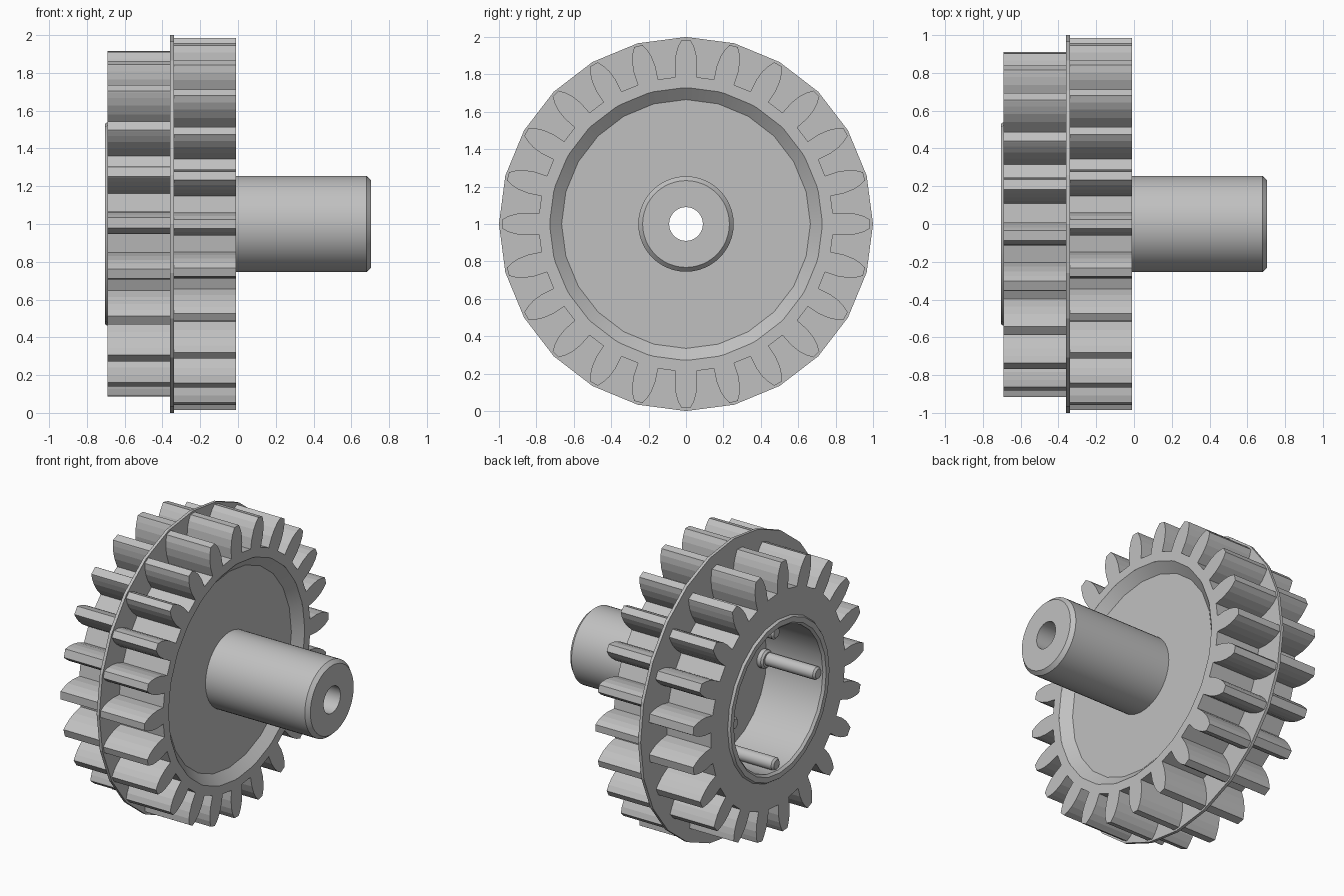
import bpy, bmesh
from math import sin, cos, pi, radians, hypot, atan2

cube = bpy.data.objects.get("Cube")
if cube:
    bpy.data.objects.remove(cube, do_unlink=True)

CENTRE_Z = 1.0
SIDES = 24

grey = bpy.data.materials.new("plain grey")
grey.use_nodes = True
colour = (0.53, 0.53, 0.53, 1)
grey.diffuse_color = colour
grey.node_tree.nodes["Principled BSDF"].inputs["Base Color"].default_value = colour


def polar(x, r, a):
    """Point about the x axle; angle runs from the top towards the front."""
    return (x, -r * sin(a), CENTRE_Z + r * cos(a))


def finish(name, bm, smooth):
    bmesh.ops.recalc_face_normals(bm, faces=bm.faces)
    mesh = bpy.data.meshes.new(name)
    bm.to_mesh(mesh)
    bm.free()
    mesh.materials.append(grey)
    obj = bpy.data.objects.new(name, mesh)
    bpy.context.collection.objects.link(obj)
    if smooth:
        bpy.ops.object.select_all(action='DESELECT')
        obj.select_set(True)
        bpy.context.view_layer.objects.active = obj
        bpy.ops.object.shade_smooth_by_angle(angle=radians(30))
    return obj


def bridge(bm, rings):
    """Join closed rings of equal length into a closed tube."""
    for ring, after in zip(rings, rings[1:] + rings[:1]):
        for i in range(len(ring)):
            j = (i + 1) % len(ring)
            bm.faces.new((ring[i], ring[j], after[j], after[i]))


def lathe(name, profile, sides=SIDES, smooth=True):
    """Turn a closed (x, radius) profile around the axle."""
    bm = bmesh.new()
    rings = [[bm.verts.new(polar(x, r, 2 * pi * i / sides)) for i in range(sides)]
             for x, r in profile]
    bridge(bm, rings)
    return finish(name, bm, smooth)


def gear(name, x0, x1, teeth, tip, bore, phase, tip_half):
    """Toothed ring with a many-sided bore."""
    half_tooth = [(tip - 0.2, 0.056), (tip - 0.13, 0.06), (tip - 0.075, 0.054),
                  (tip - 0.035, 0.042), (tip - 0.008, tip_half + 0.004), (tip, tip_half)]
    tooth = [(r, -w) for r, w in half_tooth] + [(r, w) for r, w in reversed(half_tooth)]
    outline = [(hypot(r, w), phase + 2 * pi * t / teeth + atan2(w, r))
               for t in range(teeth) for r, w in tooth]
    step = 2 * pi / SIDES
    inner = [(bore * cos(step / 2) / cos(a % step - step / 2), a) for _, a in outline]
    bm = bmesh.new()
    rings = [[bm.verts.new(polar(x, r, a)) for r, a in loop]
             for x, loop in ((x0, inner), (x0, outline), (x1, outline), (x1, inner))]
    bridge(bm, rings)
    return finish(name, bm, False)


def rod(name, x0, x1, radius, bevel, distance, a, sides=16):
    """Round rod parallel to the axle with a chamfered outer end."""
    _, cy, cz = polar(0, distance, a)
    bm = bmesh.new()
    rings = []
    for x, r in ((x0, radius - bevel), (x0 + bevel, radius), (x1, radius)):
        rings.append([bm.verts.new((x, cy + r * cos(2 * pi * i / sides),
                                    cz + r * sin(2 * pi * i / sides)))
                      for i in range(sides)])
    for ring, after in zip(rings, rings[1:]):
        for i in range(sides):
            j = (i + 1) % sides
            bm.faces.new((ring[i], ring[j], after[j], after[i]))
    bm.faces.new(rings[0])
    bm.faces.new(rings[-1])
    return finish(name, bm, True)


# Two toothed rings either side of a thin flange
gear("large_gear", -0.34, -0.01, 24, 0.985, 0.73, 0, 0.023)
gear("small_gear", -0.69, -0.36, 21, 0.915, 0.53, radians(3.86), 0.027)
lathe("flange_disc", [(-0.36, 0.52), (-0.36, 1), (-0.34, 1), (-0.34, 0.52)], smooth=False)

# Hub: dished web on one side, open cup with a raised rim on the other
lathe("hub_cup", [(-0.01, 0.73), (-0.065, 0.665), (-0.065, 0.105), (-0.27, 0.105),
                  (-0.27, 0.48), (-0.69, 0.48), (-0.705, 0.495), (-0.705, 0.53),
                  (-0.69, 0.54), (-0.35, 0.54), (-0.35, 0.73)])

# Hollow shaft with a chamfered end
lathe("shaft", [(-0.27, 0.09), (-0.27, 0.11), (-0.1, 0.11), (-0.1, 0.255),
                (0.68, 0.255), (0.705, 0.232), (0.705, 0.09)], sides=48)

# Four rods with collars along the cup wall
for k in range(4):
    rod(f"cup_rod_{k + 1}", -0.68, -0.265, 0.043, 0.012, 0.445, k * pi / 2)
    rod(f"rod_collar_{k + 1}", -0.31, -0.265, 0.062, 0.012, 0.435, k * pi / 2)
